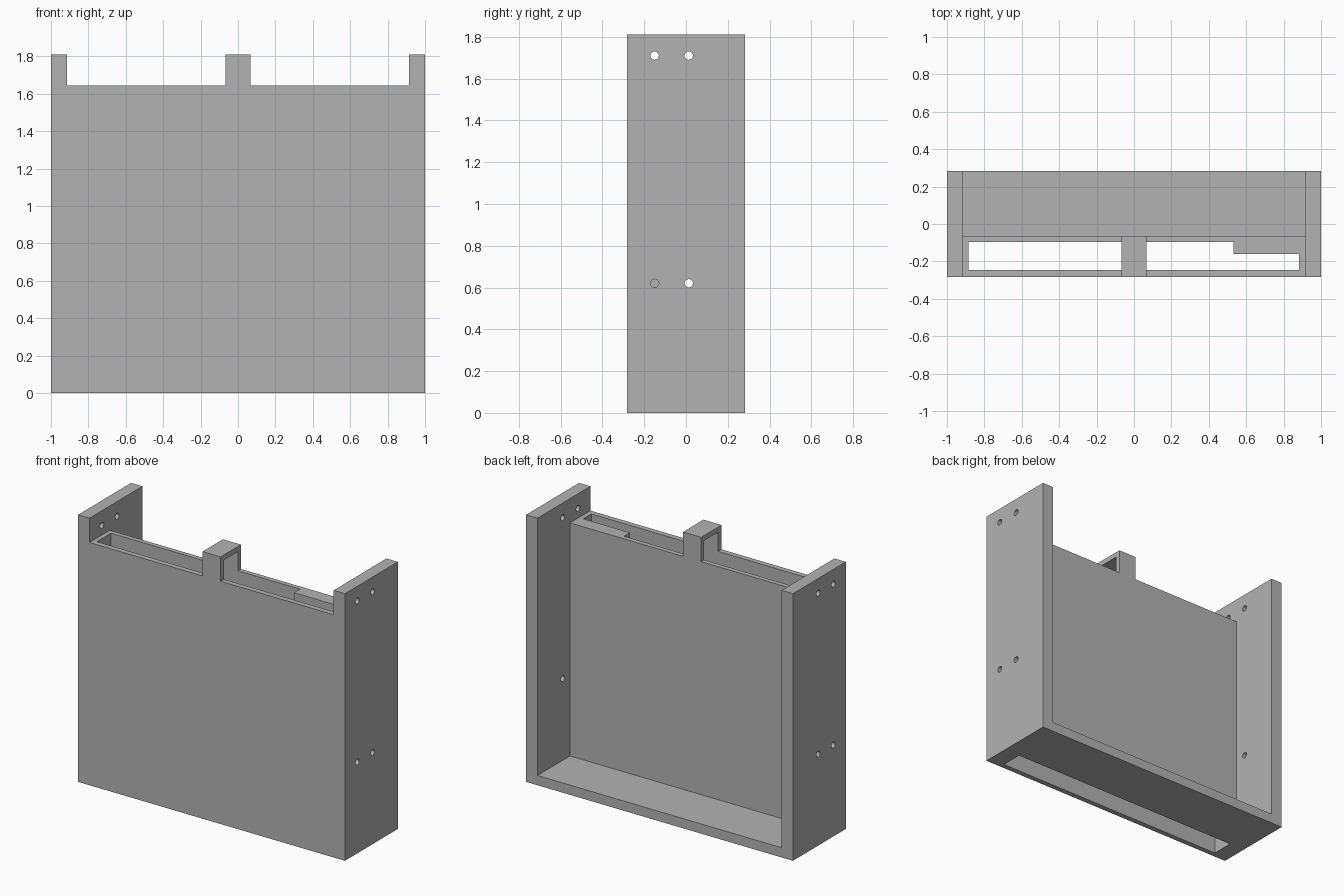
import bpy
import math

cube = bpy.data.objects.get("Cube")
if cube:
    bpy.data.objects.remove(cube, do_unlink=True)

# Overall dimensions
W, D, H = 1.0, 0.283, 1.81          # half width, half depth, height
INNER = 0.915                       # inside face of the side walls
FLOOR = 0.066
PANEL_BACK, PANEL_TOP = -0.065, 1.645
SLOT_FRONT, SLOT_BACK = -0.247, -0.097
BRIDGE = 0.068                      # half width of the bridge
OVER = 0.2                          # cutter overshoot

grey = bpy.data.materials.new("plain grey")
grey.use_nodes = True
colour = (0.45, 0.45, 0.45, 1)
grey.diffuse_color = colour
grey.node_tree.nodes["Principled BSDF"].inputs["Base Color"].default_value = colour


def box(name, x, y, z):
    """Box spanning the given (low, high) ranges."""
    bpy.ops.mesh.primitive_cube_add(size=1)
    ob = bpy.context.object
    ob.name = name
    for v in ob.data.vertices:
        for i, (low, high) in enumerate((x, y, z)):
            v.co[i] = low if v.co[i] < 0 else high
    return ob


def cut(target, cutter):
    """Subtract the cutter from the target and discard it."""
    mod = target.modifiers.new("cut", 'BOOLEAN')
    mod.operation = 'DIFFERENCE'
    mod.solver = 'EXACT'
    mod.object = cutter
    bpy.context.view_layer.objects.active = target
    bpy.ops.object.modifier_apply(modifier=mod.name)
    bpy.data.objects.remove(cutter, do_unlink=True)


bracket = box("bracket_body", (-W, W), (-D, D), (0, H))
bracket.data.materials.append(grey)

# Open bay behind the front panel
cut(bracket, box("bay", (-INNER, INNER), (PANEL_BACK, D + OVER), (FLOOR, H + OVER)))

# Lowered panel edge on both sides of the central bridge
for low, high in ((-INNER, -BRIDGE), (BRIDGE, INNER)):
    cut(bracket, box("edge_cut", (low, high), (-D - OVER, 0), (PANEL_TOP, H + OVER)))

# Slot down through the panel and under the bridge, leaving a step at the left end
SLOT_TOP, STEP_BOTTOM, STEP_X = 1.775, 1.48, 0.533
cut(bracket, box("slot_main", (-0.885, STEP_X), (SLOT_FRONT, SLOT_BACK), (-OVER, SLOT_TOP)))
cut(bracket, box("slot_end", (0.4, 0.882), (SLOT_FRONT, -0.16), (-OVER, SLOT_TOP)))
cut(bracket, box("slot_under_step", (0.4, 0.882), (SLOT_FRONT, SLOT_BACK), (-OVER, STEP_BOTTOM)))

# Screw holes in both side walls
for side in (-1, 1):
    for y in (-0.15, 0.013):
        for z in (0.62, 1.71):
            bpy.ops.mesh.primitive_cylinder_add(
                vertices=24, radius=0.02, depth=0.2,
                location=(side * (INNER - 0.002 + 0.1), y, z),
                rotation=(0, math.pi / 2, 0))
            cut(bracket, bpy.context.object)

# Smooth hole walls, crisp edges elsewhere
bpy.ops.object.select_all(action='DESELECT')
bracket.select_set(True)
bpy.context.view_layer.objects.active = bracket
bpy.ops.object.shade_smooth_by_angle(angle=math.radians(30))
